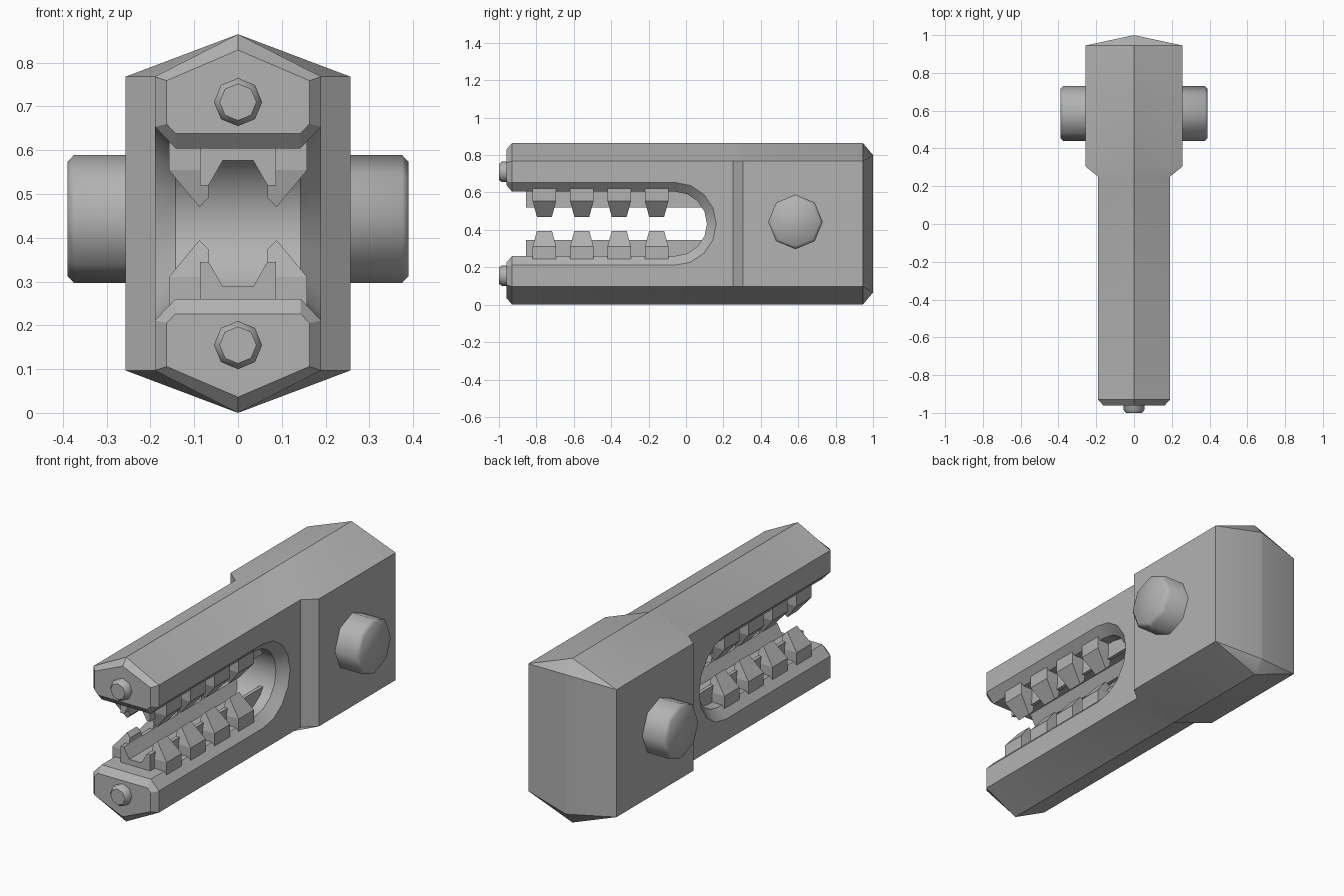
import bpy, bmesh, math
from mathutils import Vector

cube = bpy.data.objects.get("Cube")
if cube:
    bpy.data.objects.remove(cube, do_unlink=True)

HEIGHT = 0.865
MID = HEIGHT / 2

grey = bpy.data.materials.new("plain grey")
grey.use_nodes = True
colour = (0.45, 0.45, 0.45, 1)
grey.diffuse_color = colour
grey.node_tree.nodes["Principled BSDF"].inputs["Base Color"].default_value = colour


def add_object(name, bm):
    bmesh.ops.remove_doubles(bm, verts=bm.verts, dist=0.0001)
    bmesh.ops.recalc_face_normals(bm, faces=bm.faces)
    mesh = bpy.data.meshes.new(name)
    bm.to_mesh(mesh)
    bm.free()
    mesh.materials.append(grey)
    obj = bpy.data.objects.new(name, mesh)
    bpy.context.collection.objects.link(obj)
    return obj


def loft(bm, rings):
    """Skin a row of equal-length closed rings and cap both ends."""
    rows = [[bm.verts.new(p) for p in ring] for ring in rings]
    n = len(rows[0])
    for a, b in zip(rows, rows[1:]):
        for i in range(n):
            j = (i + 1) % n
            bm.faces.new((a[i], a[j], b[j], b[i]))
    bm.faces.new(rows[0])
    bm.faces.new(rows[-1])


def select_only(obj):
    bpy.ops.object.select_all(action="DESELECT")
    obj.select_set(True)
    bpy.context.view_layer.objects.active = obj


def smooth(obj, degrees):
    select_only(obj)
    bpy.ops.object.shade_smooth_by_angle(angle=math.radians(degrees))


def flip(z, upper):
    return HEIGHT - z if upper else z


# Body: six-sided sections from the bevelled nose to the upright rear ridge
def section(y, w, tip, shoulder):
    half = [(0, tip), (w, shoulder), (w, HEIGHT - shoulder), (0, HEIGHT - tip),
            (-w, HEIGHT - shoulder), (-w, shoulder)]
    return [(x, y, z) for x, z in half]


bm = bmesh.new()
loft(bm, [section(*row) for row in (
    (-0.96, 0.163, 0.036, 0.106),
    (-0.93, 0.19, 0, 0.097),
    (0.25, 0.19, 0, 0.097),
    (0.305, 0.257, 0, 0.097),
    (0.945, 0.257, 0, 0.097),
    (1, 0.0004, 0.065, 0.0655))])
body = add_object("body", bm)


# Jaw slot: round-ended cutter that flares at both sides and at the nose
def slot_ring(x, r):
    pts = [(-1, -r - 0.08), (-0.93, -r)]
    for i in range(9):
        a = math.pi * (i / 8 - 0.5)
        pts.append((-0.06 + r * math.cos(a), r * math.sin(a)))
    pts += [(-0.93, r), (-1, r + 0.08)]
    return [(x, y, MID + z) for y, z in pts]


bm = bmesh.new()
loft(bm, [slot_ring(x, r) for x, r in
          ((-0.2, 0.232), (-0.143, 0.172), (0.143, 0.172), (0.2, 0.232))])
cutter = add_object("slot_cutter", bm)
cut = body.modifiers.new("slot", "BOOLEAN")
cut.operation = "DIFFERENCE"
cut.solver = "EXACT"
cut.object = cutter
select_only(body)
bpy.ops.object.modifier_apply(modifier=cut.name)
bpy.data.objects.remove(cutter, do_unlink=True)
smooth(body, 30)


# Round parts: bevelled eight-sided bars along x or y
def bar(name, axis, centre, stations, degrees):
    rings = []
    for t, r in stations:
        ring = []
        for i in range(8):
            a = math.tau * i / 8
            u, v = r * math.cos(a), r * math.sin(a)
            p = Vector((t, u, v) if axis == "x" else (u, t, v))
            ring.append(p + Vector(centre))
        rings.append(ring)
    b = bmesh.new()
    loft(b, rings)
    smooth(add_object(name, b), degrees)


bar("axle", "x", (0, 0.585, 0.443),
    [(-0.39, 0.13), (-0.375, 0.146), (0.375, 0.146), (0.39, 0.13)], 50)

for side, upper in (("lower", False), ("upper", True)):
    bar(side + "_nose_pin", "y", (0, 0, flip(0.155, upper)),
        [(-0.9, 0.055), (-0.985, 0.055), (-1, 0.042)], 50)

    # Notched rail along the jaw
    outline = [(-0.087, 0.24), (0.087, 0.24), (0.087, 0.345), (0.067, 0.345),
               (0.035, 0.289), (-0.035, 0.289), (-0.067, 0.345), (-0.087, 0.345)]
    bm = bmesh.new()
    loft(bm, [[(x, y, flip(z, upper)) for x, z in outline] for y in (-0.855, 0.13)])
    add_object(side + "_rail", bm)

    # Two rows of four tapered teeth
    bm = bmesh.new()
    root = [(0.067, 0.24), (0.158, 0.24), (0.158, 0.31), (0.088, 0.395),
            (0.067, 0.373), (0.067, 0.31)]
    for k in range(4):
        centre = -0.757 + 0.2 * k
        for sx in (-1, 1):
            rings = []
            for sy in (-1, 1):
                rings.append([(sx * x, centre + sy * (0.063 - 0.27 * max(0, z - 0.31)),
                               flip(z, upper)) for x, z in root])
            # Crease the flat ends where the taper starts
            start = set(bm.faces)
            loft(bm, rings)
            ends = [f for f in bm.faces if f not in start and len(f.verts) == 6]
            for f in ends:
                v = list(f.verts)
                a, b = [p for p in v if abs(p.co.z - flip(0.31, upper)) < 0.001]
                bmesh.utils.face_split(f, a, b)
    add_object(side + "_teeth", bm)
